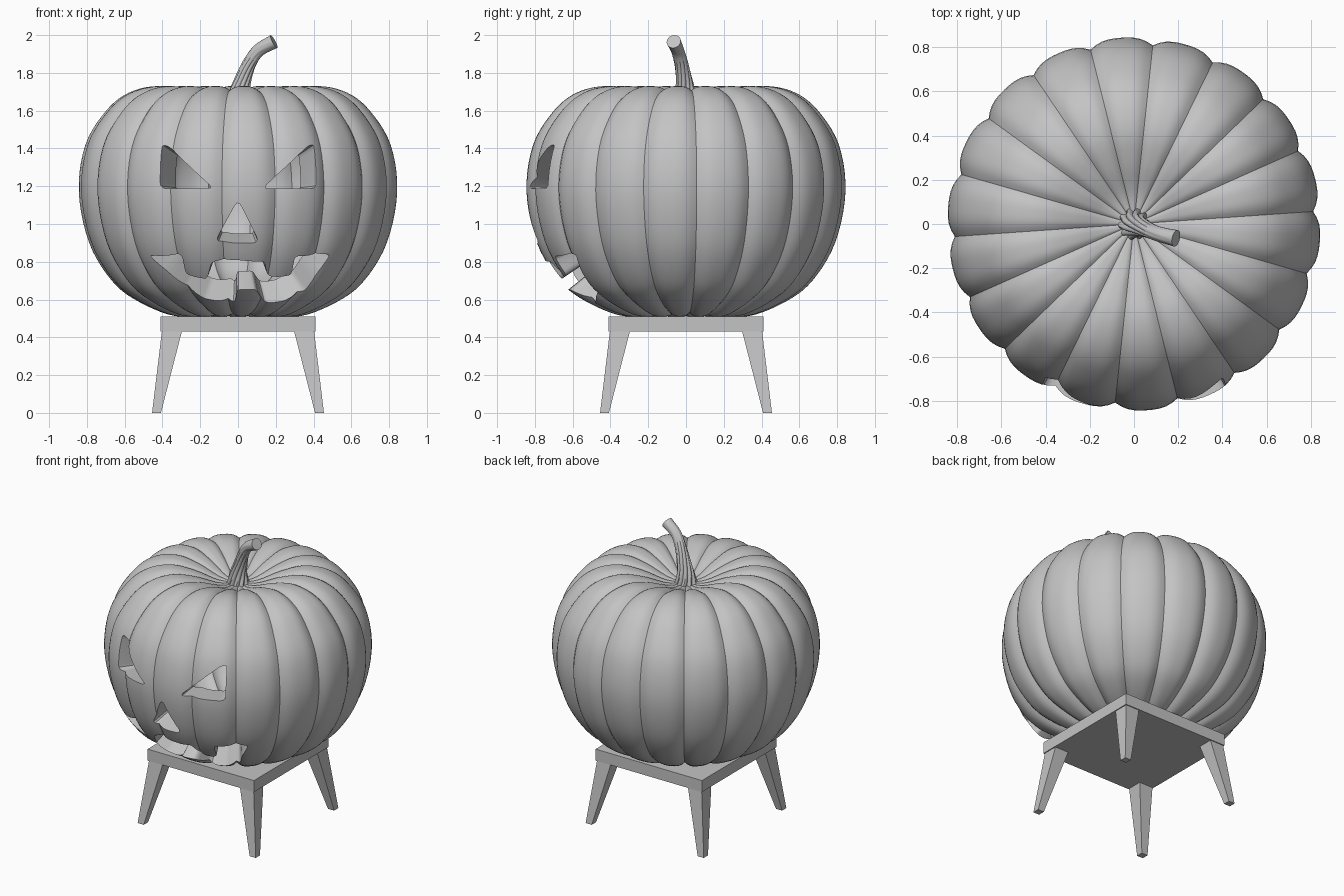
import bpy, bmesh, math
from mathutils import Vector

cube = bpy.data.objects.get("Cube")
if cube:
    bpy.data.objects.remove(cube, do_unlink=True)

grey = bpy.data.materials.new("clay_grey")
grey.use_nodes = True
GREY = (0.55, 0.55, 0.55, 1)
grey.diffuse_color = GREY
grey.node_tree.nodes["Principled BSDF"].inputs["Base Color"].default_value = GREY

CENTRE = Vector((0, 0, 1.15))


def make_object(name, bm):
    mesh = bpy.data.meshes.new(name)
    bm.to_mesh(mesh)
    bm.free()
    mesh.materials.append(grey)
    obj = bpy.data.objects.new(name, mesh)
    bpy.context.collection.objects.link(obj)
    return obj


def activate(obj):
    bpy.ops.object.select_all(action='DESELECT')
    obj.select_set(True)
    bpy.context.view_layer.objects.active = obj


def spline(points, steps):
    """Smooth curve through the points."""
    pts = [Vector(p) for p in points]
    pts = [2 * pts[0] - pts[1]] + pts + [2 * pts[-1] - pts[-2]]
    out = []
    for a, b, c, d in zip(pts, pts[1:], pts[2:], pts[3:]):
        for i in range(steps):
            t = i / steps
            out.append(0.5 * (2 * b + (c - a) * t + (2 * a - 5 * b + 4 * c - d) * t**2
                              + (3 * b - a - 3 * c + d) * t**3))
    return out + [pts[-2]]


def loft(bm, rings):
    """Skin a list of vertex rings with quads."""
    for low, high in zip(rings, rings[1:]):
        n = len(low)
        for i in range(n):
            j = (i + 1) % n
            bm.faces.new((low[i], low[j], high[j], high[i]))


# Pumpkin shell: ribbed outer skin and a smaller inner skin
PROFILE = [(0, .56), (.15, .53), (.33, .512), (.53, .59), (.67, .70), (.79, .9),
           (.845, 1.17), (.81, 1.42), (.7, 1.6), (.58, 1.695), (.43, 1.73),
           (.28, 1.70), (.13, 1.64), (0, 1.62)]
LOBES, SEGMENTS = 18, 180
VALLEY = math.radians(-96)


def pumpkin_point(r, z, angle):
    groove = (1 - abs(math.sin(LOBES / 2 * (angle - VALLEY)))) ** 1.7
    scale = 1 - 0.038 * groove * min(1, r / 0.3)
    p = Vector((r * math.cos(angle), r * math.sin(angle), z))
    return CENTRE + (p - CENTRE) * scale


def add_skin(bm, size):
    curve = spline(PROFILE, 5)
    rings = [[bm.verts.new(CENTRE + (pumpkin_point(r, z, math.tau * i / SEGMENTS) - CENTRE) * size)
              for i in range(SEGMENTS)] for r, z in curve[1:-1]]
    start = len(bm.faces)
    loft(bm, rings)
    for ring, (r, z), top in ((rings[0], curve[0], False), (rings[-1], curve[-1], True)):
        pole = bm.verts.new(CENTRE + (Vector((0, 0, z)) - CENTRE) * size)
        for i in range(SEGMENTS):
            a, b = ring[i], ring[(i + 1) % SEGMENTS]
            bm.faces.new((a, b, pole) if top else (b, a, pole))
    return list(bm.faces)[start:]


bm = bmesh.new()
add_skin(bm, 1)
bmesh.ops.reverse_faces(bm, faces=add_skin(bm, 0.8))
pumpkin = make_object("pumpkin", bm)


# Carved face: openings that taper towards the pumpkin's centre
def rounded(outline, radius):
    out = []
    n = len(outline)
    for i in range(n):
        prev, p, nxt = (Vector(outline[k % n]) for k in (i - 1, i, i + 1))
        a = p + (prev - p).normalized() * min(radius, (prev - p).length * .4)
        b = p + (nxt - p).normalized() * min(radius, (nxt - p).length * .4)
        out += [a * (1 - t)**2 + p * 2 * t * (1 - t) + b * t**2 for t in (0, .33, .67, 1)]
    return out


def on_skin(x, z):
    r = 0.83 * (1 - abs((z - 1.17) / 0.66) ** 2.4) ** (1 / 2.4)
    return Vector((x, -math.sqrt(r * r - x * x), z)) - CENTRE


def carve(name, outline, radius):
    bm = bmesh.new()
    pts = [on_skin(*p) for p in rounded(outline, radius)]
    rings = [[bm.verts.new(CENTRE + p * s) for p in pts] for s in (0.6, 1.35)]
    loft(bm, rings)
    caps = [bm.faces.new(ring) for ring in rings]
    bmesh.ops.triangulate(bm, faces=caps)
    bmesh.ops.recalc_face_normals(bm, faces=bm.faces)
    cutter = make_object(name, bm)
    cutter.hide_render = True
    activate(pumpkin)
    mod = pumpkin.modifiers.new(name, 'BOOLEAN')
    mod.operation, mod.solver, mod.object = 'DIFFERENCE', 'EXACT', cutter
    bpy.ops.object.modifier_apply(modifier=mod.name)
    bpy.data.objects.remove(cutter, do_unlink=True)


EYE = [(.13, 1.188), (.41, 1.188), (.4, 1.42), (.365, 1.41)]
NOSE = [(0, 1.13), (-.125, .9), (.115, .9)]
MOUTH = [(-.47, .835), (-.30, .83), (-.28, .735), (-.16, .715), (-.14, .80),
         (0, .81), (.14, .80), (.16, .715), (.28, .735), (.30, .83), (.49, .84),
         (.42, .74), (.35, .65), (.24, .61), (.13, .595), (.095, .665), (-.005, .665),
         (-.015, .597), (-.17, .62), (-.28, .675), (-.38, .76)]
carve("left_eye_cutter", EYE, .03)
carve("right_eye_cutter", [(-x, z) for x, z in EYE], .03)
carve("nose_cutter", NOSE, .04)
carve("mouth_cutter", MOUTH, .02)
activate(pumpkin)
bpy.ops.object.shade_smooth_by_angle(angle=math.radians(35))

# Stem: twisted star section that rounds off along a bent path
path = spline([(0, 0, 1.60), (.005, -.003, 1.68), (.025, -.01, 1.76), (.06, -.025, 1.85),
               (.11, -.045, 1.92), (.19, -.065, 1.966)], 5)
bm = bmesh.new()
rings = []
for k, p in enumerate(path):
    t = k / (len(path) - 1)
    tangent = (path[min(k + 1, len(path) - 1)] - path[max(k - 1, 0)]).normalized()
    side = Vector((0, 1, 0)).cross(tangent).normalized()
    up = tangent.cross(side)
    radius = 0.031 + 0.05 * (1 - t) ** 2.5 + 0.007 * t ** 4
    ring = []
    for i in range(60):
        a = math.tau * i / 60
        ridge = 0.25 * (1 - t) * (abs(math.cos(5 * a)) - 1)
        r, a = radius * (1 - abs(ridge)), a + 1.4 * t
        ring.append(bm.verts.new(p + side * r * math.cos(a) + up * r * math.sin(a)))
    rings.append(ring)
loft(bm, rings)
bm.faces.new(rings[0][::-1])
bm.faces.new(rings[-1])
stem = make_object("stem", bm)
activate(stem)
bpy.ops.object.shade_smooth_by_angle(angle=math.radians(35))


# Stool: square seat on four splayed, tapered legs
def tapered_block(name, levels, sx=1, sy=1):
    """Square block given by (inner, outer, height) at each level."""
    bm = bmesh.new()
    rings = [[bm.verts.new((sx * x, sy * y, z)) for x, y in ((a, a), (b, a), (b, b), (a, b))]
             for a, b, z in levels]
    loft(bm, rings)
    for ring in rings:
        bm.faces.new(ring)
    bmesh.ops.recalc_face_normals(bm, faces=bm.faces)
    return make_object(name, bm)


tapered_block("stool_seat", [(-.41, .41, .43), (-.41, .41, .51)])
for front, sy in (("front", -1), ("back", 1)):
    for side, sx in (("right", -1), ("left", 1)):
        tapered_block(f"{front}_{side}_leg", [(.408, .455, 0), (.297, .403, .432)], sx, sy)
